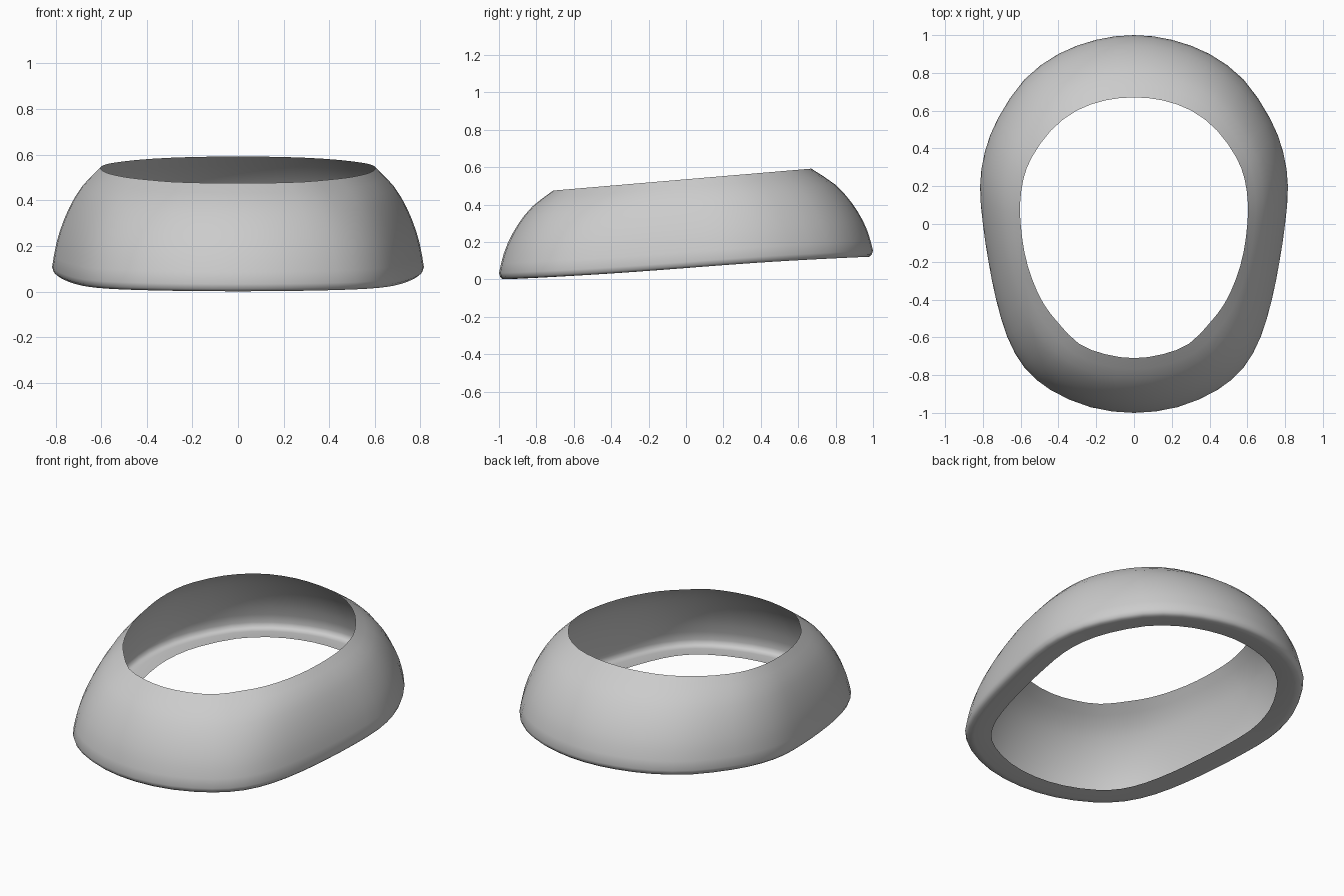
import bpy, bmesh, math
from mathutils import Vector

if "Cube" in bpy.data.objects:
    bpy.data.objects.remove(bpy.data.objects["Cube"])

# Half outlines (x, y), back to front: widest edge and upper opening
BASE = [(0, 1), (.2, .975), (.4, .9), (.58, .765), (.72, .56), (.79, .38), (.815, .2),
        (.80, 0), (.77, -.2), (.73, -.4), (.67, -.6), (.58, -.76), (.44, -.88),
        (.23, -.97), (0, -1)]
RIM = [(0, .67), (.15, .655), (.305, .6), (.44, .495), (.54, .355), (.585, .24), (.603, .11),
       (.6, 0), (.58, -.15), (.54, -.29), (.48, -.42), (.40, -.525), (.29, -.635),
       (.15, -.69), (0, -.71)]
# Wall profile: (inward fraction, height fraction)
WALL = [(0, 0), (.04, .12), (.09, .24), (.16, .36), (.25, .48), (.35, .59),
        (.47, .7), (.62, .81), (.8, .905), (1, 1)]


def closed_loop(half, steps=2):
    """Mirror a half outline and smooth it with a Catmull-Rom spline."""
    pts = [Vector(p) for p in half] + [Vector((-x, y)) for x, y in half[-2:0:-1]]
    n, out = len(pts), []
    for i in range(n):
        a, b, c, d = (pts[(i + k) % n] for k in (-1, 0, 1, 2))
        for s in range(steps):
            t = s / steps
            out.append(.5 * (2 * b + (c - a) * t + (2 * a - 5 * b + 4 * c - d) * t * t
                             + (3 * b - a - 3 * c + d) * t ** 3))
    return out


def inset(loop, dist):
    """Move a clockwise loop inward along its normals."""
    n, out = len(loop), []
    for i in range(n):
        t = (loop[(i + 1) % n] - loop[i - 1]).normalized()
        out.append(loop[i] + Vector((t.y, -t.x)) * dist)
    return out


def bottom_z(y):
    return .061 + .06 * y + .005 * math.sin(math.pi * y)


base, rim = closed_loop(BASE), closed_loop(RIM)
rings = []

# Flat inward lip under the wall, then its rounded corner
for dist, lift in ((.145, .008), (.10, .003), (.05, 0), (.02, 0), (.007, .011)):
    rings.append([(p.x, p.y, bottom_z(q.y) + lift) for p, q in zip(inset(base, dist), base)])

# Curved wall leaning in to the sloping upper opening
for t, h in WALL:
    ring = []
    for b, r in zip(base, rim):
        p = b.lerp(r, t)
        z0, z1 = bottom_z(b.y) + .032, .535 + .085 * r.y
        ring.append((p.x, p.y, z0 + (z1 - z0) * h))
    rings.append(ring)

bm = bmesh.new()
vr = [[bm.verts.new(c) for c in ring] for ring in rings]
n = len(base)
for lo, hi in zip(vr, vr[1:]):
    for i in range(n):
        j = (i + 1) % n
        f = bm.faces.new((lo[j], lo[i], hi[i], hi[j]))
        f.smooth = True
mesh = bpy.data.meshes.new("ring_shell")
bm.to_mesh(mesh)
bm.free()

grey = bpy.data.materials.new("light_grey")
grey.diffuse_color = (.6, .6, .6, 1)
grey.use_nodes = True
grey.node_tree.nodes["Principled BSDF"].inputs["Base Color"].default_value = grey.diffuse_color
mesh.materials.append(grey)
shell = bpy.data.objects.new("ring_shell", mesh)
bpy.context.collection.objects.link(shell)
